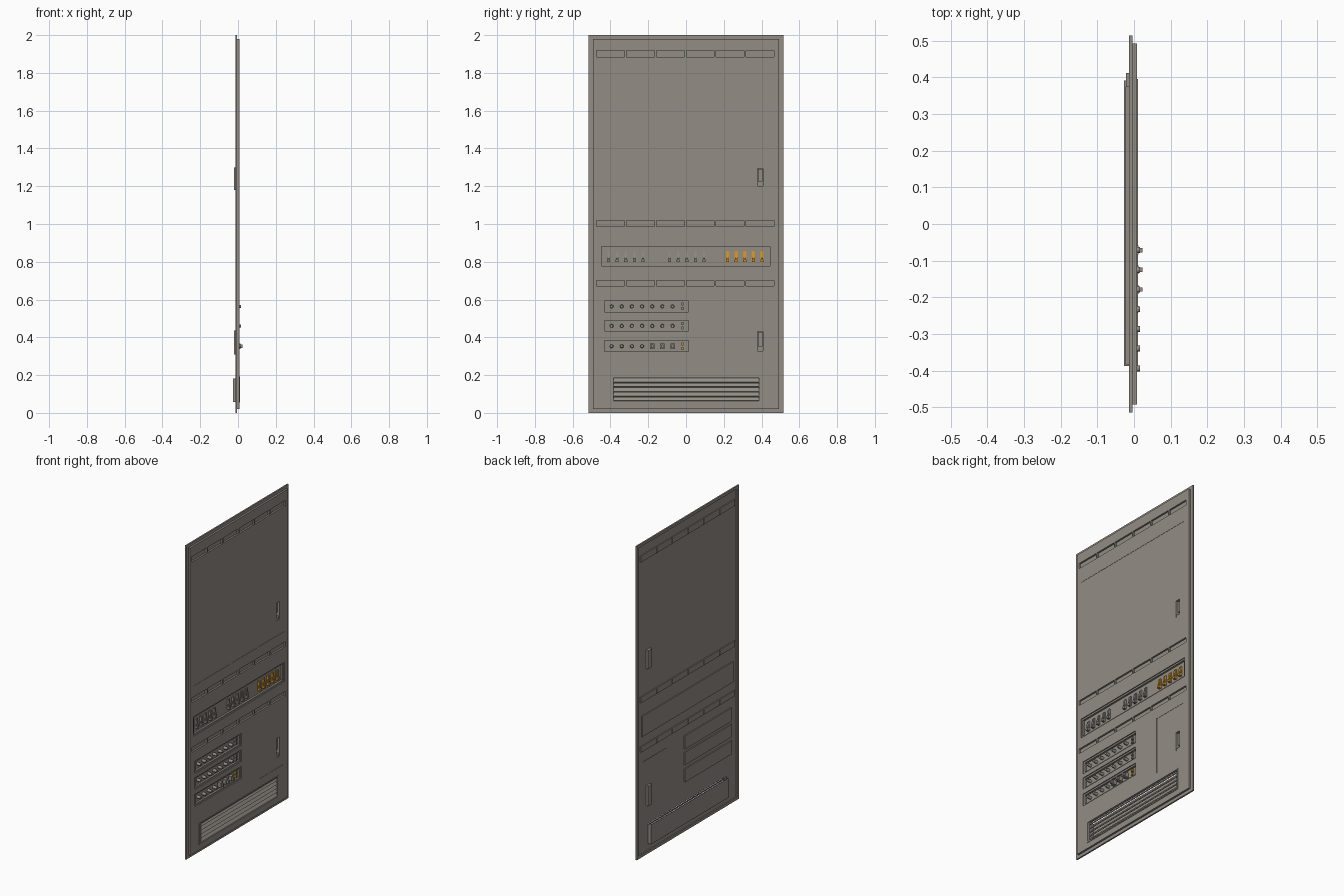
import bpy, bmesh, math
from mathutils import Matrix, Vector

if "Cube" in bpy.data.objects:
    bpy.data.objects.remove(bpy.data.objects["Cube"])


def material(name, rgb):
    m = bpy.data.materials.new(name)
    m.use_nodes = True
    m.diffuse_color = (*rgb, 1)
    m.node_tree.nodes["Principled BSDF"].inputs["Base Color"].default_value = (*rgb, 1)
    return m


GREY = material("warm grey metal", (0.29, 0.265, 0.235))
AMBER = material("amber plastic", (0.62, 0.30, 0.03))


def finish(name, bm, mat):
    mesh = bpy.data.meshes.new(name)
    bm.to_mesh(mesh)
    bm.free()
    mesh.materials.append(mat)
    ob = bpy.data.objects.new(name, mesh)
    bpy.context.collection.objects.link(ob)
    return ob


def add_box(bm, x, y, z, tilt=0):
    """Box from three (low, high) ranges, optionally tilted about y."""
    lo, hi = Vector((x[0], y[0], z[0])), Vector((x[1], y[1], z[1]))
    bmesh.ops.create_cube(bm, size=1, matrix=Matrix.Translation((lo + hi) / 2)
                          @ Matrix.Rotation(tilt, 4, "Y") @ Matrix.Diagonal((*(hi - lo), 1)))


def boxes(name, ranges, mat=GREY):
    bm = bmesh.new()
    for r in ranges:
        add_box(bm, *r)
    return finish(name, bm, mat)


def combine(target, ranges, operation):
    """Add or carve a set of boxes."""
    tool = boxes("tool", ranges)
    tool.hide_render = True
    mod = target.modifiers.new("shape", "BOOLEAN")
    mod.operation, mod.object, mod.solver = operation, tool, "EXACT"
    graph = bpy.context.evaluated_depsgraph_get()
    mesh = bpy.data.meshes.new_from_object(target.evaluated_get(graph))
    target.modifiers.clear()
    target.data = mesh
    bpy.data.objects.remove(tool)


def grow(r, d):
    return (r[0] - d, r[1] + d)


FACE, BACK = 0.008, -0.006
RIM = -0.0136
OUT = 0.05

# Layout of the panel features as (y range, z range)
vents = [((-0.474 + 0.1585 * i, -0.326 + 0.1585 * i), z)
         for z in ((1.884, 1.918), (0.987, 1.018), (0.672, 0.702)) for i in range(6)]
switch_bay = ((-0.458, 0.455), (0.767, 0.891))
knob_bays = [((-0.442, 0.024), z) for z in ((0.524, 0.603), (0.423, 0.498), (0.314, 0.392))]
doors = [((-0.458, 0.452), (1.087, 1.786)), ((0.209, 0.447), (0.243, 0.598))]
handles = [((0.378, 0.408), (1.185, 1.295)), ((0.378, 0.408), (0.312, 0.432))]
grille = ((-0.396, 0.389), (0.062, 0.185))
bays = [switch_bay] + knob_bays

# Main sheet with a stepped outer flange
panel = boxes("panel_sheet", [((BACK, FACE), (-0.493, 0.493), (0.02, 1.98))])
combine(panel, [((RIM, -0.004), (-0.515, 0.515), (0, 2))], "UNION")
combine(panel, [((-OUT, BACK), (-0.495, 0.495), (0.018, 1.982))], "DIFFERENCE")

# Housings on the back
combine(panel, [((-0.0125, 0), grow(y, 0.003), grow(z, 0.003)) for y, z in vents + bays]
        + [((-0.008, 0), *d) for d in doors[1:]]
        + [((-0.027, 0), (-0.388, 0.391), (0.058, 0.182))], "UNION")
combine(panel, [((-0.022, 0), grow(y, 0.004), grow(z, 0.004)) for y, z in handles], "UNION")

# Front recesses
combine(panel, [((0.0065, OUT), *d) for d in doors]
        + [((-0.003, OUT), *v) for v in vents]
        + [((0.002, OUT), *b) for b in bays]
        + [((-0.022, OUT), (-0.383, 0.386), grille[1])], "DIFFERENCE")
combine(panel, [((-0.010, OUT), grow(y, -0.01), grow(z, -0.01)) for y, z in bays]
        + [((-0.018, OUT), *h) for h in handles], "DIFFERENCE")

# Recessed handle grips and latches
for name, (y, z) in zip(("upper_handle", "lower_handle"), handles):
    boxes(name, [((-0.018, 0.004), y, (z[0], z[0] + 0.016)),
                 ((-0.018, -0.006), grow(y, -0.004), (z[0] + 0.04, z[1] - 0.004))])

# Grille frame and sloping slats
(gy, gz), fw = grille, 0.007
boxes("grille_frame", [((0.004, 0.011), (gy[0] - fw, gy[0]), grow(gz, fw)),
                       ((0.004, 0.011), (gy[1], gy[1] + fw), grow(gz, fw)),
                       ((0.004, 0.011), gy, (gz[0] - fw, gz[0])),
                       ((0.004, 0.011), gy, (gz[1], gz[1] + fw))])
pitch = (gz[1] - gz[0]) / 5
boxes("grille_slats", [((-0.002, 0.001), gy, (gz[0] + pitch * i, gz[0] + pitch * (i + 1)),
                        -math.radians(35)) for i in range(5)])

# Breaker switches in three groups, the last group amber
for name, start, mat in (("left_switches", -0.410, GREY), ("middle_switches", -0.087, GREY),
                         ("right_switches", 0.220, AMBER)):
    parts = []
    for i in range(5):
        y = start + 0.0455 * i
        parts.append(((-0.011, -0.004), (y - 0.009, y + 0.009), (0.796, 0.858)))
        parts.append(((-0.004, 0.002), (y - 0.006, y + 0.006), (0.815, 0.855), math.radians(-8)))
        parts.append(((-0.006, 0.007), (y - 0.008, y + 0.008), (0.798, 0.812)))
    boxes(name, parts, mat)

# Round knobs, with square selector knobs ending the lowest row
for row, (_, z) in enumerate(knob_bays):
    zc = sum(z) / 2
    bm = bmesh.new()
    for i in range(7):
        y = -0.394 + 0.0538 * i
        if row == 2 and i > 3:
            add_box(bm, (-0.011, 0.012), (y - 0.012, y + 0.012), (zc - 0.015, zc + 0.015))
            add_box(bm, (0.010, 0.0235), (y - 0.006, y + 0.006), (zc - 0.010, zc + 0.010))
        else:
            bmesh.ops.create_cone(bm, cap_ends=True, segments=12, radius1=0.010, radius2=0.008,
                                  depth=0.027, matrix=Matrix.Translation((0.0025, y, zc))
                                  @ Matrix.Rotation(math.pi / 2, 4, "Y"))
    finish("knobs_row_%d" % (row + 1), bm, GREY)
    boxes("indicators_row_%d" % (row + 1),
          [((-0.011, 0.002), (-0.024, -0.012), (c - 0.008, c + 0.008))
           for c in (zc - 0.012, zc + 0.012)], AMBER if row == 2 else GREY)
